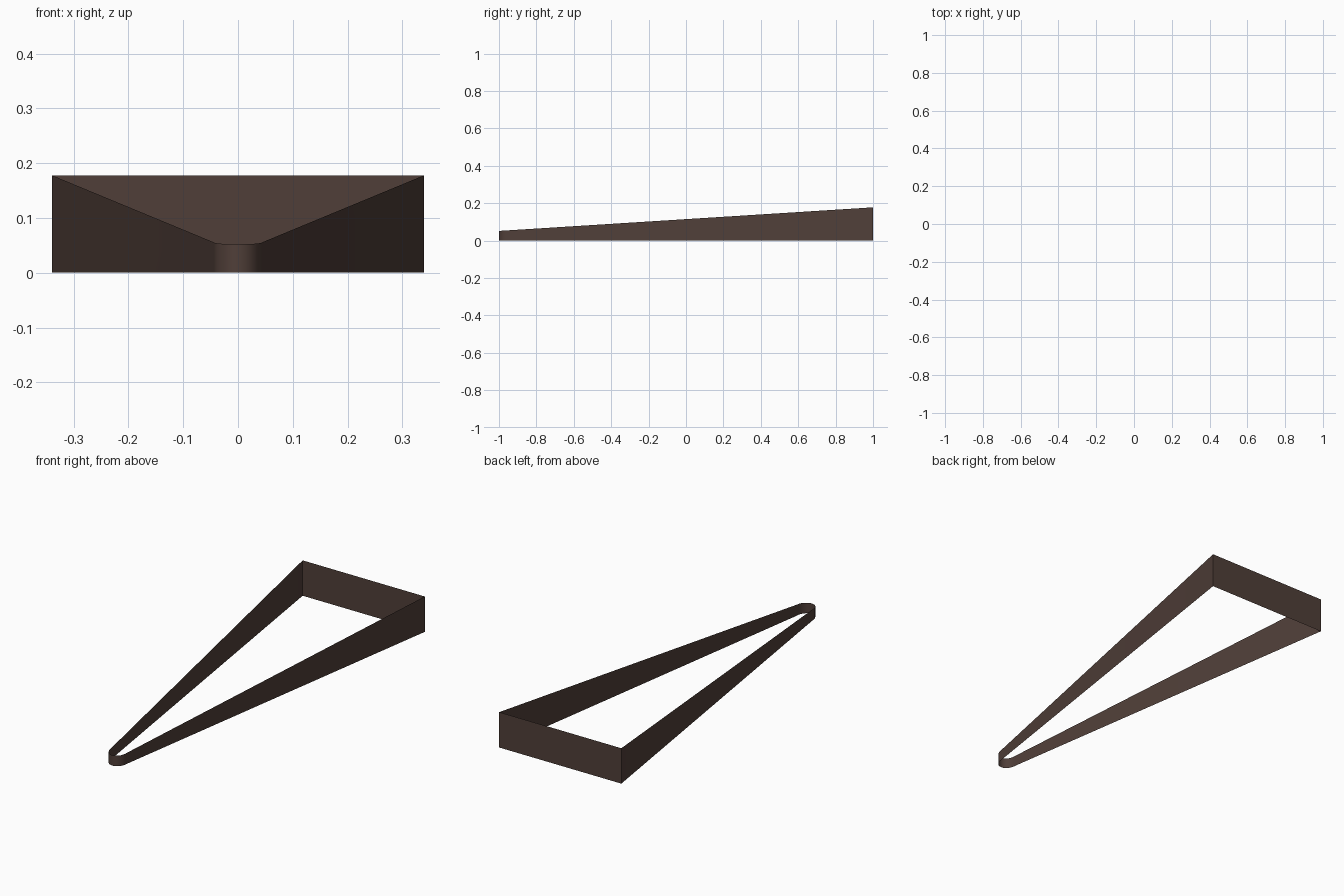
import bpy, bmesh, math

if "Cube" in bpy.data.objects:
    bpy.data.objects.remove(bpy.data.objects["Cube"])

brown = bpy.data.materials.new("dark brown")
brown.diffuse_color = (0.08, 0.049, 0.040, 1)
brown.use_nodes = True
brown.node_tree.nodes["Principled BSDF"].inputs["Base Color"].default_value = brown.diffuse_color

# Plan outline: wide back, straight tapering sides, rounded front tip
outline = [(0.34, 1.0), (-0.34, 1.0)]
STEPS = 16
for i in range(STEPS + 1):
    a = -math.pi / 2 + math.pi * i / STEPS
    outline.append((0.044 * math.sin(a), -0.945 - 0.055 * math.cos(a)))


def top_height(y):
    # Rim slopes up from the front tip to the back
    return 0.052 + (0.178 - 0.052) * (y + 1) / 2


# Thin open wall following the outline
bm = bmesh.new()
low = [bm.verts.new((x, y, 0)) for x, y in outline]
high = [bm.verts.new((x, y, top_height(y))) for x, y in outline]
n = len(outline)
for i in range(n):
    j = (i + 1) % n
    bm.faces.new((low[i], low[j], high[j], high[i]))

mesh = bpy.data.meshes.new("tapered_band")
bm.to_mesh(mesh)
bm.free()
mesh.materials.append(brown)
band = bpy.data.objects.new("tapered_band", mesh)
bpy.context.collection.objects.link(band)

# Smooth tip, sharp back corners
bpy.context.view_layer.objects.active = band
band.select_set(True)
bpy.ops.object.shade_smooth_by_angle(angle=math.radians(30))
